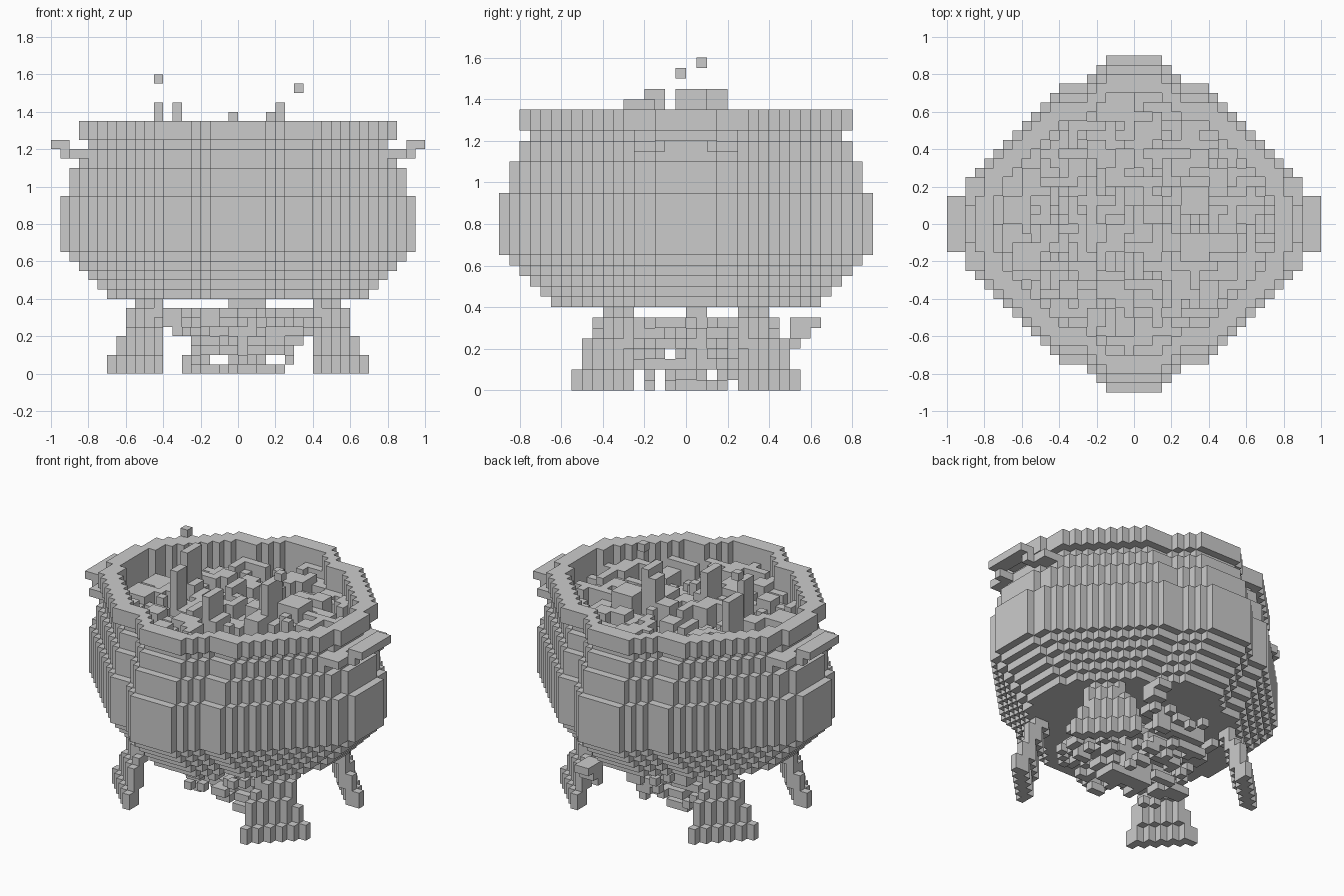
import bpy
import bmesh
import random
from mathutils import Vector

if "Cube" in bpy.data.objects:
    bpy.data.objects.remove(bpy.data.objects["Cube"], do_unlink=True)

V = 0.05  # block size
random.seed(11)

stone = bpy.data.materials.new("grey stone")
stone.use_nodes = True
stone.diffuse_color = (0.6, 0.6, 0.6, 1)
stone.node_tree.nodes["Principled BSDF"].inputs["Base Color"].default_value = (0.6, 0.6, 0.6, 1)


def build(name, cells):
    """Skin a set of grid cells with their exposed faces only."""
    bm = bmesh.new()
    verts = {}

    def corner(p):
        if p not in verts:
            verts[p] = bm.verts.new(Vector(p) * V)
        return verts[p]

    for c in cells:
        for axis in range(3):
            for side in (0, 1):
                n = list(c)
                n[axis] += 2 * side - 1
                if tuple(n) in cells:
                    continue
                u, w = (axis + 1) % 3, (axis + 2) % 3
                ring = []
                for du, dw in ((0, 0), (1, 0), (1, 1), (0, 1)):
                    p = list(c)
                    p[axis] += side
                    p[u] += du
                    p[w] += dw
                    ring.append(corner(tuple(p)))
                bm.faces.new(ring if side else ring[::-1])
    mesh = bpy.data.meshes.new(name)
    bm.to_mesh(mesh)
    bm.free()
    mesh.materials.append(stone)
    obj = bpy.data.objects.new(name, mesh)
    bpy.context.collection.objects.link(obj)


def outer(i):
    """Distance of a cell's far edge from the centre, in cells."""
    return i + 1 if i >= 0 else -i


def slab(reach, spread):
    """Stepped eight-sided layer; reach is its half depth."""
    out = set()
    for x in range(-20, 20):
        for y in range(-20, 20):
            a, b = outer(x), outer(y)
            if a > reach + 1 or b > reach or a + b > spread:
                continue
            if b > reach - 3 and a > 3 + reach - b:
                continue
            if a > reach and b > 3:
                continue
            out.add((x, y))
    return out


def box(x0, x1, y0, y1, z0, z1):
    return {(x, y, z) for x in range(x0, x1) for y in range(y0, y1) for z in range(z0, z1)}


def layer(flat, z0, z1):
    return {(x, y, z) for x, y in flat for z in range(z0, z1)}


def mirrored(cells, sx, sy):
    return {(x if sx > 0 else -x - 1, y if sy > 0 else -y - 1, z) for x, y, z in cells}


# Bulging pot: start height, end height, half depth
opening = slab(14, 19)
LIQUID = 22
pot = set()
for z0, z1, reach in ((8, 9, 13), (9, 10, 14), (10, 11, 15), (11, 12, 16), (12, 13, 17),
                      (13, 19, 18), (19, 22, 17), (22, 24, 16), (24, 25, 15)):
    flat = slab(reach, reach + 5)
    pot |= layer(flat - opening if z0 >= LIQUID else flat, z0, z1)
build("pot", pot)
build("rim", layer(slab(16, 22) - opening, 25, 27))

# Lumpy broth: overlapping low blocks, then a few taller splashes
broth = layer(opening, LIQUID - 1, LIQUID)
for _ in range(230):
    x, y = random.choice(sorted(opening))
    w, d = random.choice(((1, 1), (1, 3), (3, 1), (2, 2), (4, 1), (1, 2), (2, 3)))
    top = random.choice((23, 23, 23, 24, 24, 25, 25))
    broth |= {c for c in box(x, x + w, y, y + d, LIQUID, top) if c[:2] in opening}
for x, y, w, d, top in ((-9, 1, 1, 3, 29), (-7, -4, 1, 2, 29), (-1, -6, 1, 3, 28),
                        (3, 0, 1, 2, 28), (4, -1, 1, 3, 29), (5, 1, 3, 3, 26)):
    broth |= box(x, x + w, y, y + d, LIQUID, top)
build("broth", broth)
build("left_droplet", box(6, 7, -1, 0, 30, 31))
build("right_droplet", box(-9, -8, 1, 2, 31, 32))

# Side handles: a bar carried by two stepped brackets
handle = box(18, 20, -3, 3, 24, 25)
bracket = box(16, 18, 3, 5, 23, 24) | box(17, 19, 2, 3, 23, 24)
handle |= bracket | mirrored(bracket, 1, -1)
build("left_handle", handle)
build("right_handle", mirrored(handle, -1, 1))

# Four diagonal legs flaring outward toward the floor
leg = set()
for z0, z1, far, x1, y1 in ((0, 2, 18, 14, 11), (2, 4, 17, 13, 10), (4, 5, 17, 12, 10),
                            (5, 6, 16, 12, 10), (6, 7, 16, 12, 8), (7, 8, 15, 11, 8)):
    leg |= {c for c in box(8, x1, 5, y1, z0, z1) if c[0] + c[1] in (far, far - 1)}
for side, sx in (("left", 1), ("right", -1)):
    for end, sy in (("back", 1), ("front", -1)):
        build(end + "_" + side + "_leg", mirrored(leg, sx, sy))

# Ragged fire bed under the pot, narrow at the floor and wider above
fire = box(-1, 3, 0, 2, 0, 8) | box(-6, -3, 1, 3, 0, 1) | box(2, 5, -1, 1, 0, 1)
for z in range(7):
    radius = 5 + 0.75 * z
    for _ in range(22 + 5 * z):
        x, y = random.randint(-8, 7), random.randint(-10, 9)
        w, d = random.choice(((1, 1), (2, 1), (1, 2), (3, 1), (2, 2)))
        fire |= {c for c in box(x, x + w, y, y + d, z, z + 1)
                 if Vector((c[0] + 0.5, c[1] + 0.5)).length < radius and -9 < c[0] < 8}
build("fire_bed", fire)

# Stray flame lick behind the fire
build("flame_lick", box(5, 7, 10, 13, 6, 7) | box(5, 7, 10, 12, 5, 6) | box(5, 6, 10, 11, 4, 5))
